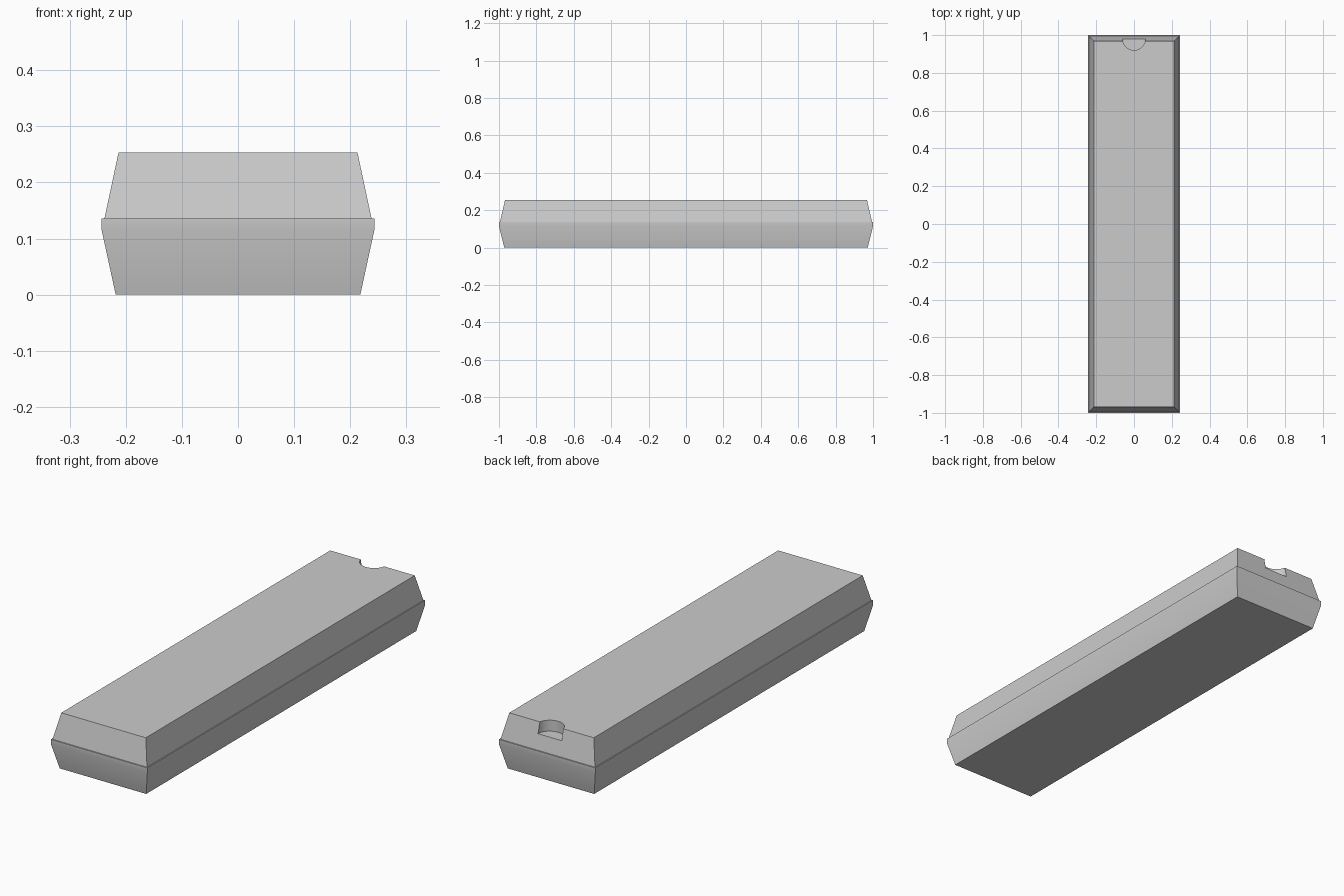
import bpy
import bmesh
import math

cube = bpy.data.objects.get("Cube")
if cube:
    bpy.data.objects.remove(cube, do_unlink=True)

# Single plain grey
grey = bpy.data.materials.new("light_grey")
grey.use_nodes = True
color = (0.6, 0.6, 0.6, 1)
grey.diffuse_color = color
grey.node_tree.nodes["Principled BSDF"].inputs["Base Color"].default_value = color


def stacked_box(name, rings):
    """Solid lofted through rectangles given as (half_x, half_y, z)."""
    bm = bmesh.new()
    loops = [[bm.verts.new((sx * hx, sy * hy, z))
              for sx, sy in ((-1, -1), (1, -1), (1, 1), (-1, 1))]
             for hx, hy, z in rings]
    bm.faces.new(loops[0][::-1])
    bm.faces.new(loops[-1])
    for low, high in zip(loops, loops[1:]):
        for i in range(4):
            j = (i + 1) % 4
            bm.faces.new((low[i], low[j], high[j], high[i]))
    mesh = bpy.data.meshes.new(name)
    bm.to_mesh(mesh)
    bm.free()
    obj = bpy.data.objects.new(name, mesh)
    bpy.context.collection.objects.link(obj)
    mesh.materials.append(grey)
    return obj


# Tray with a short upright rim, and the tapered lid set slightly in from it
base = stacked_box("base", [(0.218, 0.972, 0), (0.243, 1.0, 0.115), (0.243, 1.0, 0.136)])
lid = stacked_box("lid", [(0.238, 0.995, 0.136), (0.213, 0.968, 0.253)])

# Half-round thumb notch in the back edge of the lid
bpy.ops.mesh.primitive_cylinder_add(vertices=48, radius=0.06, depth=0.2,
                                    location=(0, 0.98, 0.303))
cutter = bpy.context.object
cutter.name = "notch_cutter"
cutter.data.materials.append(grey)
cutter.hide_render = True
cutter.hide_set(True)
notch = lid.modifiers.new("thumb_notch", "BOOLEAN")
notch.operation = "DIFFERENCE"
notch.solver = "EXACT"
notch.object = cutter

# Bake the notch so the cutter can go
bpy.context.view_layer.update()
evaluated = lid.evaluated_get(bpy.context.evaluated_depsgraph_get())
cut_mesh = bpy.data.meshes.new_from_object(evaluated)
lid.modifiers.clear()
lid.data = cut_mesh
bpy.data.objects.remove(cutter, do_unlink=True)

# Soft shading across shallow folds, crisp elsewhere
bpy.ops.object.select_all(action="DESELECT")
for obj in (base, lid):
    obj.select_set(True)
bpy.context.view_layer.objects.active = base
bpy.ops.object.shade_smooth_by_angle(angle=math.radians(30))
